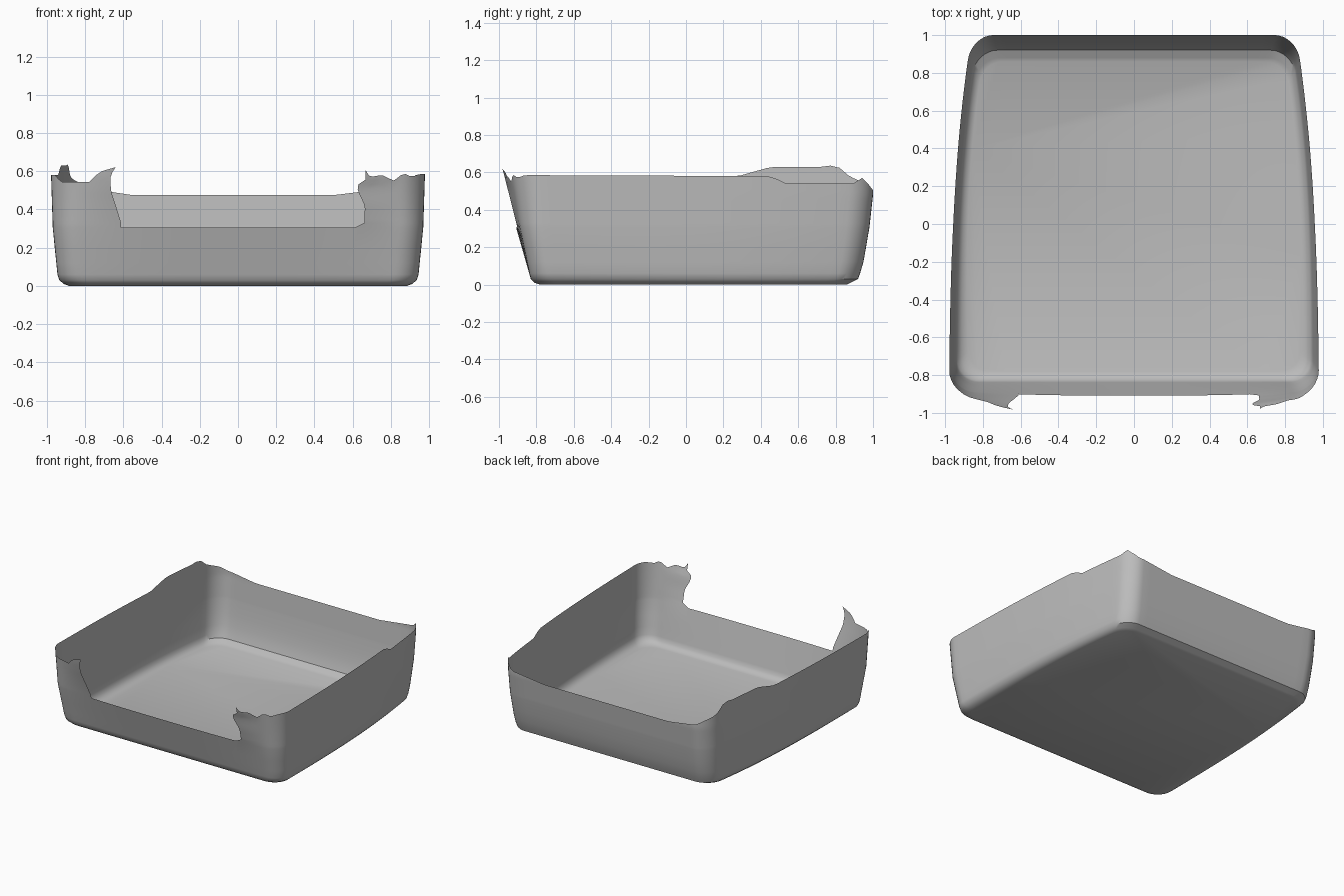
import bpy, bmesh, math

cube = bpy.data.objects.get("Cube")
if cube:
    bpy.data.objects.remove(cube, do_unlink=True)


def interp(table, v):
    """Piecewise linear lookup in a list of (key, value) pairs."""
    if v <= table[0][0]:
        return table[0][1]
    for (a, fa), (b, fb) in zip(table, table[1:]):
        if v <= b:
            return fa + (fb - fa) * (v - a) / (b - a)
    return table[-1][1]


# Wall profiles by height
INSET = [(0, .1), (.01, .07), (.03, .045), (.06, .035), (.3, .01), (.6, 0)]
FRONT = [(0, -.78), (.01, -.81), (.03, -.83), (.31, -.91), (.45, -.955), (.62, -1.01)]
BACK = [(0, .86), (.01, .88), (.03, .92), (.1, .945), (.3, .98), (.48, 1)]
BOW = [(.05, 0), (.31, .03), (.6, .11)]

# Torn rim heights along each wall
RIM_SIDE_LEFT = [(-.8, .585), (.47, .58), (.53, .54), (.88, .54), (.94, .58)]
RIM_SIDE_RIGHT = [(-.8, .58), (.3, .58), (.47, .63), (.75, .63), (.79, .645), (.86, .58), (.92, .55)]
RIM_BACK = [(-.84, .55), (-.78, .51), (-.55, .475), (.5, .475), (.78, .51), (.84, .56)]
RIM_FRONT = [(-.94, .57), (-.92, .545), (-.75, .545), (-.68, .6), (-.6, .625),
             (.6, .62), (.64, .57), (.72, .58), (.8, .55), (.86, .59), (.9, .57), (.94, .585)]

# Ragged edges of the front opening: distance from the middle by height
EDGE_LEFT = [(.305, .6), (.32, .65), (.42, .65), (.48, .62), (.5, .59), (.54, .585), (.55, .55)]
EDGE_RIGHT = [(.305, .6), (.33, .6), (.4, .62), (.5, .65), (.58, .65), (.625, .62)]
LIP = .305
NOTCH = .63
RADIUS = .13


def place(p, q, z):
    """Map a point of the unit plan outline to the wall at height z."""
    yf, yb = interp(FRONT, z), interp(BACK, z)
    y = yf + (yb - yf) * (q + 1) / 2
    s = (q + 1) / 2
    x = p * (.98 - .02 * s - .1 * s ** 3 - interp(INSET, z) * (1 - .4 * s))
    if q < 0:
        y += interp(BOW, z) * abs(p) ** 3 * min(1, -q)
    # Pull the wall ends onto the ragged opening edge
    if q < -.99 and z > LIP and abs(p) > NOTCH - .01:
        edge = interp(EDGE_LEFT if p > 0 else EDGE_RIGHT, z)
        fade = max(0, (.87 - abs(p)) / (.87 - NOTCH))
        shift = (edge - .6) * fade
        x += math.copysign(shift, p)
    return x, y, z


def rim(p, q):
    x, y, _ = place(p, q, LIP)
    if q < -.95:
        return interp(RIM_FRONT, x)
    if q > .95:
        return interp(RIM_BACK, x)
    return interp(RIM_SIDE_LEFT if p > 0 else RIM_SIDE_RIGHT, y)


def line(a, b, n):
    return [(a[0] + (b[0] - a[0]) * i / n, a[1] + (b[1] - a[1]) * i / n) for i in range(n)]


def corner(sx, sy, start):
    c = 1 - RADIUS
    return [(sx * c + RADIUS * math.cos(start + math.pi / 2 * i / 8),
             sy * c + RADIUS * math.sin(start + math.pi / 2 * i / 8)) for i in range(8)]


# Plan outline, counterclockwise from the left edge of the opening
c = 1 - RADIUS
outline = line((NOTCH, -1), (c, -1), 10) + corner(1, -1, -math.pi / 2)
outline += line((1, -c), (1, c), 36) + corner(1, 1, 0)
outline += line((c, 1), (-c, 1), 24) + corner(-1, 1, math.pi / 2)
outline += line((-1, c), (-1, -c), 36) + corner(-1, -1, math.pi)
outline += line((-c, -1), (-NOTCH, -1), 10) + [(-NOTCH, -1)]
upper_count = len(outline)
outline += line((-NOTCH, -1), (NOTCH, -1), 12)[1:]

bm = bmesh.new()

# Floor and the lower wall up to the front lip
rings = [[bm.verts.new(place(p, q, z)) for p, q in outline]
         for z in (0, .01, .03, .06, .12, .2, LIP)]
bm.faces.new(list(reversed(rings[0])))
count = len(outline)
for low, high in zip(rings, rings[1:]):
    for i in range(count):
        j = (i + 1) % count
        bm.faces.new((low[i], low[j], high[j], high[i]))

# Upper wall with the ragged rim, open at the front
low = rings[-1][:upper_count]
steps = 12
for k in range(1, steps + 1):
    high = [bm.verts.new(place(p, q, LIP + (rim(p, q) - LIP) * k / steps))
            for p, q in outline[:upper_count]]
    for i in range(upper_count - 1):
        bm.faces.new((low[i], low[i + 1], high[i + 1], high[i]))
    low = high

mesh = bpy.data.meshes.new("open_tray")
bm.to_mesh(mesh)
bm.free()
tray = bpy.data.objects.new("open_tray", mesh)
bpy.context.collection.objects.link(tray)

# Plain grey material
grey = bpy.data.materials.new("light_grey")
grey.use_nodes = True
colour = (.5, .5, .5, 1)
grey.diffuse_color = colour
grey.node_tree.nodes["Principled BSDF"].inputs["Base Color"].default_value = colour
mesh.materials.append(grey)

bpy.ops.object.select_all(action="DESELECT")
tray.select_set(True)
bpy.context.view_layer.objects.active = tray
bpy.ops.object.shade_smooth_by_angle(angle=math.radians(35))
